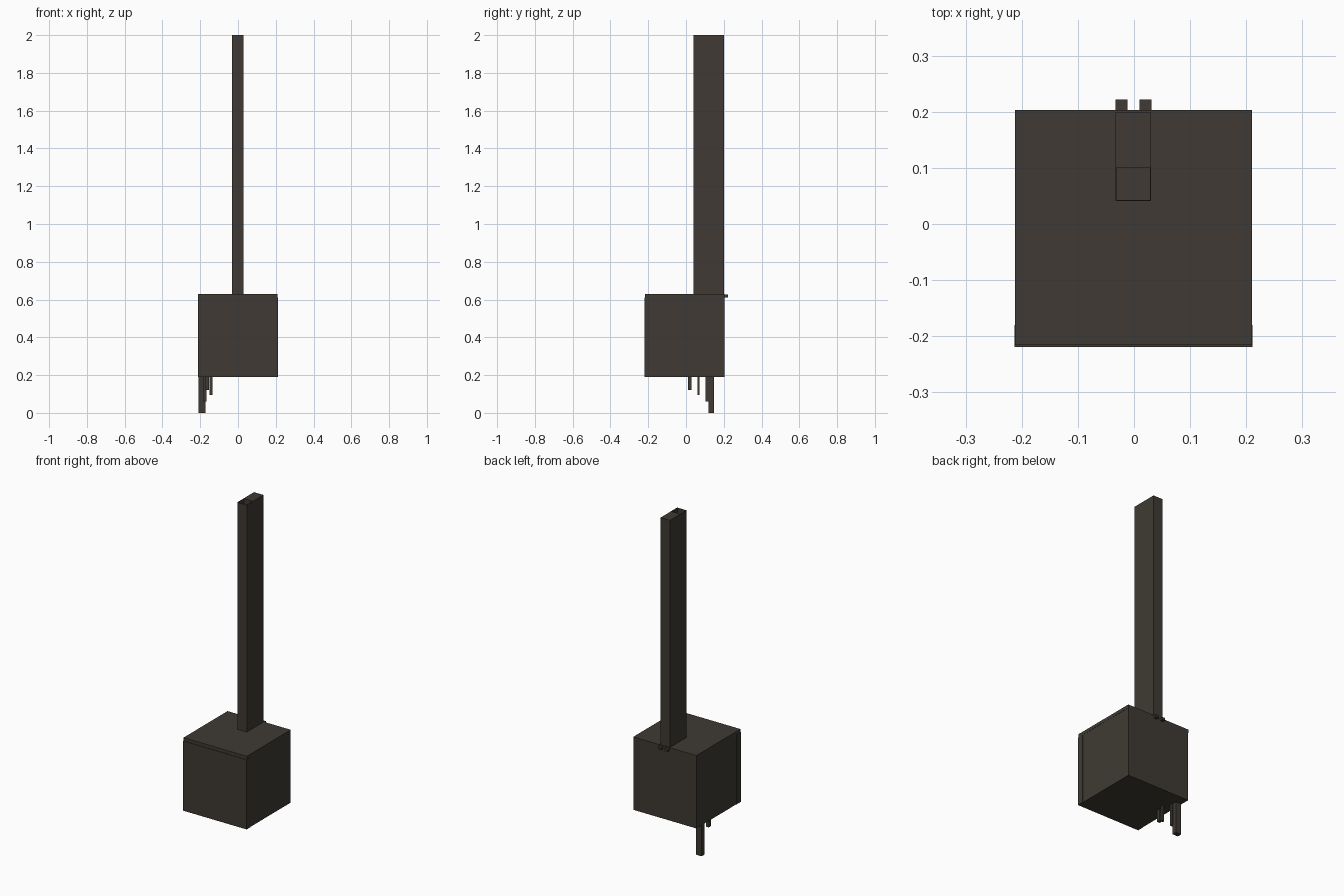
import bpy
import bmesh

cube = bpy.data.objects.get("Cube")
if cube:
    bpy.data.objects.remove(cube, do_unlink=True)

# One dark brown-grey for the whole model
COLOUR = (0.050, 0.042, 0.033, 1.0)
mat = bpy.data.materials.new("dark_brown_grey")
mat.use_nodes = True
mat.diffuse_color = COLOUR
mat.node_tree.nodes["Principled BSDF"].inputs["Base Color"].default_value = COLOUR


def box(name, x, y, z, open_top=False):
    """Flat-shaded box from (min, max) ranges; optionally open at the top."""
    bm = bmesh.new()
    bmesh.ops.create_cube(bm, size=1)
    for v in bm.verts:
        v.co = [r[0] if c < 0 else r[1] for c, r in zip(v.co, (x, y, z))]
    if open_top:
        top = [f for f in bm.faces if f.normal.z > 0.5]
        bmesh.ops.delete(bm, geom=top, context='FACES_ONLY')
    mesh = bpy.data.meshes.new(name)
    bm.to_mesh(mesh)
    bm.free()
    mesh.materials.append(mat)
    obj = bpy.data.objects.new(name, mesh)
    bpy.context.collection.objects.link(obj)
    return obj


BASE, LID, SHELF, TOP = 0.19, 0.61, 0.63, 2.0

# Cabinet: main body, proud front panel, thin lid
box("cabinet_body", (-0.211, 0.209), (-0.18, 0.203), (BASE, LID))
box("front_panel", (-0.213, 0.211), (-0.219, -0.18), (BASE, LID))
box("lid", (-0.212, 0.210), (-0.216, 0.203), (LID, SHELF))

# Tall column: solid rear part and thin-walled open flue in front
COL_X = (-0.033, 0.030)
box("column_rear", COL_X, (0.102, 0.20), (SHELF, TOP))
flue = box("column_flue", COL_X, (0.041, 0.102), (SHELF, TOP), open_top=True)
wall = flue.modifiers.new("wall", 'SOLIDIFY')
wall.thickness = 0.002
wall.offset = -1

# Two small pegs at the back of the lid
for side, x in (("right", -0.033), ("left", 0.010)):
    box("back_peg_" + side, (x, x + 0.021), (0.20, 0.222), (0.612, 0.627))

# Hanging rods under the cabinet, of different lengths
rods = (
    ("long", (-0.208, -0.172), (0.120, 0.148), 0.0),
    ("medium", (-0.183, -0.167), (0.103, 0.121), 0.06),
    ("short", (-0.173, -0.154), (0.010, 0.030), 0.12),
    ("thin", (-0.152, -0.135), (0.060, 0.072), 0.095),
)
for label, x, y, bottom in rods:
    box("hanging_rod_" + label, x, y, (bottom, BASE))
